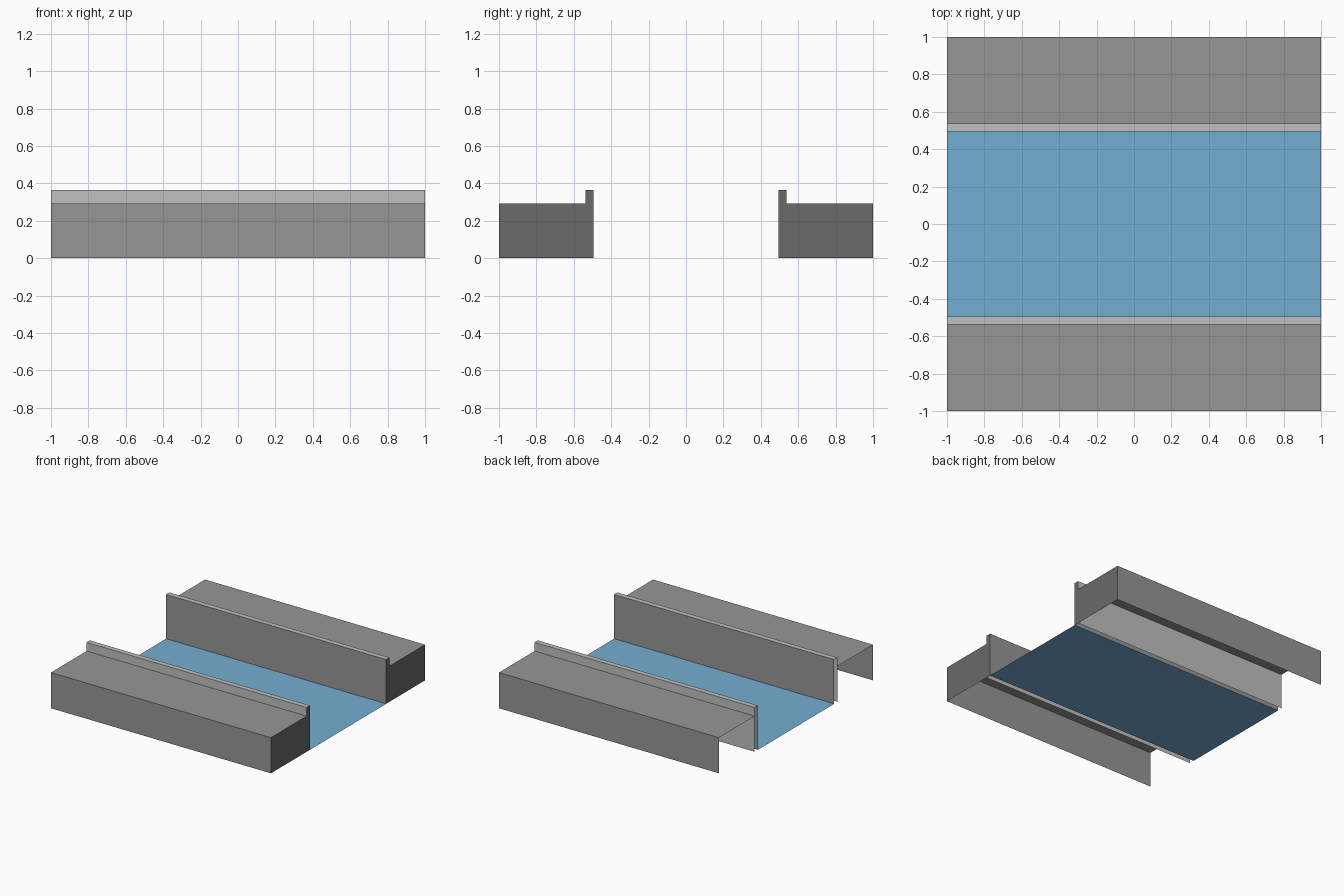
import bpy

if "Cube" in bpy.data.objects:
    bpy.data.objects.remove(bpy.data.objects["Cube"])

# Main levels of the cross-section (y outwards, z up)
INNER, CURB, OUTER = 0.495, 0.537, 1.0
BANK_TOP, CURB_TOP = 0.293, 0.364


def material(name, srgb):
    mat = bpy.data.materials.new(name)
    lin = [((c + 0.055) / 1.055) ** 2.4 for c in srgb]
    mat.diffuse_color = (*lin, 1.0)
    mat.use_nodes = True
    mat.node_tree.nodes["Principled BSDF"].inputs["Base Color"].default_value = mat.diffuse_color
    return mat


def make(name, verts, faces, mat, mirrored=True):
    mesh = bpy.data.meshes.new(name)
    mesh.from_pydata(verts, [], faces)
    mesh.materials.append(mat)
    obj = bpy.data.objects.new(name, mesh)
    bpy.context.collection.objects.link(obj)
    if mirrored:
        mod = obj.modifiers.new("both_sides", 'MIRROR')
        mod.use_axis = (False, True, False)
        mod.use_mirror_merge = False
    return obj


def sheet(name, profile, mat, mirrored=True):
    """Run an open (y, z) profile along the whole length in x."""
    verts = [(x, y, z) for y, z in profile for x in (-1, 1)]
    faces = [(2 * i, 2 * i + 1, 2 * i + 3, 2 * i + 2)
             for i in range(len(profile) - 1)]
    return make(name, verts, faces, mat, mirrored)


stone = material("bank_grey", (0.59, 0.59, 0.59))
light = material("curb_light_grey", (0.755, 0.755, 0.755))
dark = material("end_dark_grey", (0.415, 0.415, 0.415))
blue = material("water_blue", (0.455, 0.685, 0.825))

# Water surface
sheet("water", [(-INNER, 0), (INNER, 0)], blue, mirrored=False)

# Hollow banks: top and outer wall
sheet("bank", [(CURB, BANK_TOP), (OUTER, BANK_TOP), (OUTER, 0)], stone)

# Wall facing the water
sheet("canal_wall", [(INNER, 0), (INNER, CURB_TOP)], stone)

# Curb: top and the side facing the bank, reaching the ground
sheet("curb", [(INNER, CURB_TOP), (CURB, CURB_TOP), (CURB, 0)], light)

# End cap on the right; the left end and the underside stay open
outline = [(INNER, 0), (OUTER, 0), (OUTER, BANK_TOP),
           (CURB, BANK_TOP), (CURB, CURB_TOP), (INNER, CURB_TOP)]
make("end_cap", [(1, y, z) for y, z in outline],
     [tuple(range(len(outline)))], dark)
